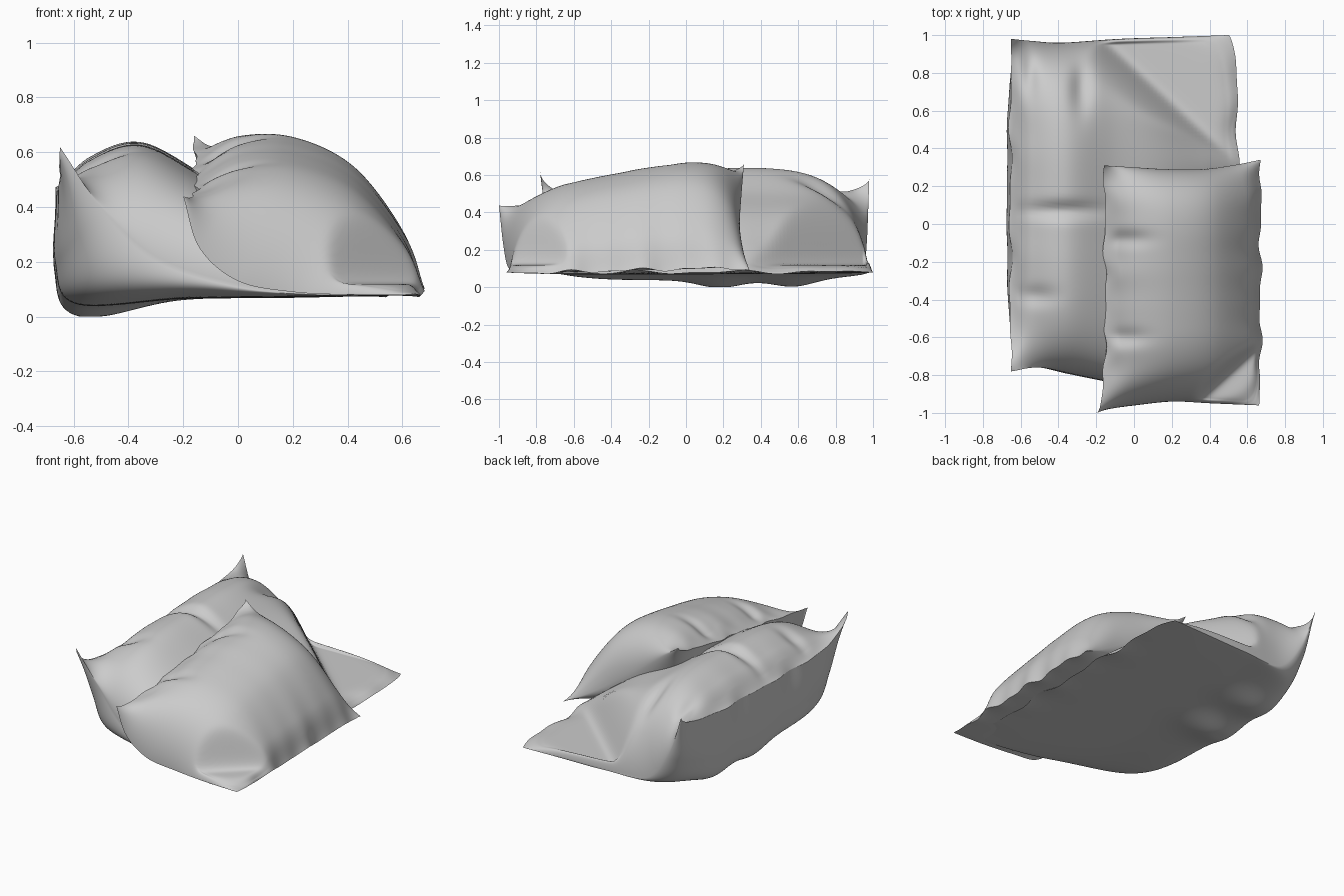
import bpy
import bmesh
import math
from mathutils import Vector

cube = bpy.data.objects.get("Cube")
if cube:
    bpy.data.objects.remove(cube, do_unlink=True)

fabric = bpy.data.materials.new("light grey fabric")
fabric.use_nodes = True
GREY = (0.6, 0.6, 0.6, 1)
fabric.diffuse_color = GREY
fabric.node_tree.nodes["Principled BSDF"].inputs["Base Color"].default_value = GREY


def spline(points, t):
    """Smooth curve through evenly spaced points."""
    pts = [Vector(p) for p in points]
    last = len(pts) - 1
    i = min(int(t * last), last - 1)
    s = t * last - i
    a, b = pts[i], pts[i + 1]
    before = pts[i - 1] if i else 2 * a - b
    after = pts[i + 2] if i + 2 <= last else 2 * b - a
    m, n = (b - before) / 2, (after - a) / 2
    h = s * s * (3 - 2 * s)
    return a.lerp(b, h) + m * (s * (1 - s) ** 2) + n * (s * s * (s - 1))


def bell(value, centre, width):
    return math.exp(-((value - centre) / width) ** 2)


def soft_min(a, b, k):
    return min(a, b) - k * math.log(1 + math.exp(-abs(a - b) / k))


def soft_positive(d, k):
    return max(d, 0) + k * math.log(1 + math.exp(-abs(d) / k))


def pillow(name, front, back, top, bottom, tilt, fold, creases, lumps, phase):
    """Two sheets between the end seams, filled out to middle profiles."""
    nu, nv = 100, 130
    across = [0.5 - 0.5 * math.cos(math.pi * i / nu) for i in range(nu + 1)]
    along = [0.5 - 0.5 * math.cos(math.pi * j / nv) for j in range(nv + 1)]
    seams = [(spline(front, u), spline(back, u)) for u in across]
    bm = bmesh.new()
    for profile in (top, bottom):
        is_top = profile is top
        mids = [spline(profile, u) for u in across]
        grid = []
        for v in along:
            t = 2 * v - 1
            full = max(0, 1 - abs(t) ** 4.2) ** 0.52
            # wavy side seams, with short puckers running inwards
            wave = math.sin(23 * v + phase) + 0.7 * math.sin(41 * v + 2 * phase)
            row = []
            for u, mid, (near, far) in zip(across, mids, seams):
                p = near.lerp(far, v)
                p.x += (mid.x - p.x) * full
                p.z += (mid.y * (1 + tilt * t) - p.z) * full
                inside = full * min(1, 12 * u * (1 - u))
                sides = math.exp(-9 * u) + math.exp(-9 * (1 - u))
                p.x += 0.007 * wave * sides * full
                p.z += 0.007 * wave * math.exp(-20 * (1 - u)) * full
                if is_top:
                    p.z += 0.014 * wave * sides * inside
                    # flattened corner beyond a diagonal fold
                    nx, ny, limit, reach = fold
                    d = soft_positive(limit - nx * p.x - ny * p.y, 0.012)
                    cap = 0.12 + 0.62 * (1 - math.exp(-d / reach))
                    capped = max(0.085, soft_min(p.z, cap, 0.02))
                    p.z += (capped - p.z) * min(1, 3 * inside)
                    for cx, cy, wx, wy, depth in creases:
                        p.z -= depth * bell(p.x, cx, wx) * bell(p.y, cy, wy) * inside
                else:
                    # sagging lumps underneath
                    for cx, cy, depth in lumps:
                        p.z -= depth * bell(p.x, cx, 0.25) * bell(p.y, cy, 0.16) * inside
                p.z = max(p.z, 0)
                row.append(bm.verts.new(p))
            grid.append(row)
        for r, s in zip(grid, grid[1:]):
            for i in range(nu):
                quad = [r[i], r[i + 1], s[i + 1], s[i]]
                bm.faces.new(quad if is_top else quad[::-1])
    bmesh.ops.remove_doubles(bm, verts=bm.verts[:], dist=0.0002)
    bmesh.ops.recalc_face_normals(bm, faces=bm.faces[:])
    mesh = bpy.data.meshes.new(name)
    bm.to_mesh(mesh)
    bm.free()
    mesh.materials.append(fabric)
    obj = bpy.data.objects.new(name, mesh)
    bpy.context.collection.objects.link(obj)
    bpy.ops.object.select_all(action="DESELECT")
    obj.select_set(True)
    bpy.context.view_layer.objects.active = obj
    bpy.ops.object.shade_smooth_by_angle(angle=math.radians(60))


# Large pillow on the floor, its left side turned up
pillow(
    "lower_pillow",
    front=[(-.65, -.78, .62), (-.5, -.76, .4), (-.3, -.8, .21),
           (0, -.86, .11), (.3, -.9, .08), (.56, -.92, .08)],
    back=[(-.65, .98, .58), (-.55, .97, .3), (-.38, .96, .1),
          (-.08, .98, .08), (.22, .99, .08), (.5, 1, .08)],
    top=[(-.655, .46), (-.54, .575), (-.35, .63), (-.1, .5), (.18, .36), (.55, .08)],
    bottom=[(-.655, .46), (-.67, .2), (-.59, .045), (-.2, .065), (.2, .07), (.55, .08)],
    tilt=.04, fold=(.68, .735, .6, .2),
    creases=[(-.38, .07, .2, .045, .04), (-.52, -.38, .1, .05, .025),
             (-.28, .74, .05, .14, .05), (-.55, .8, .04, .12, .03)],
    lumps=[(-.57, .18, .042), (-.57, .58, .042)], phase=0)

# Smaller pillow leaning over its right half
pillow(
    "upper_pillow",
    front=[(-.2, -1, .44), (-.14, -.98, .25), (0, -.96, .13),
           (.2, -.94, .09), (.42, -.95, .08), (.66, -.96, .08)],
    back=[(-.16, .31, .66), (0, .3, .54), (.18, .29, .4),
          (.36, .29, .28), (.52, .31, .17), (.67, .34, .09)],
    top=[(-.155, .51), (.01, .6), (.21, .605), (.43, .505), (.61, .28), (.67, .09)],
    bottom=[(-.155, .51), (-.14, .35), (-.03, .2), (.2, .12), (.45, .09), (.67, .09)],
    tilt=.19, fold=(.67, -.74, .91, .1),
    creases=[(-.05, -.08, .13, .045, .025), (-.06, -.6, .12, .045, .025)],
    lumps=[], phase=1.7)
